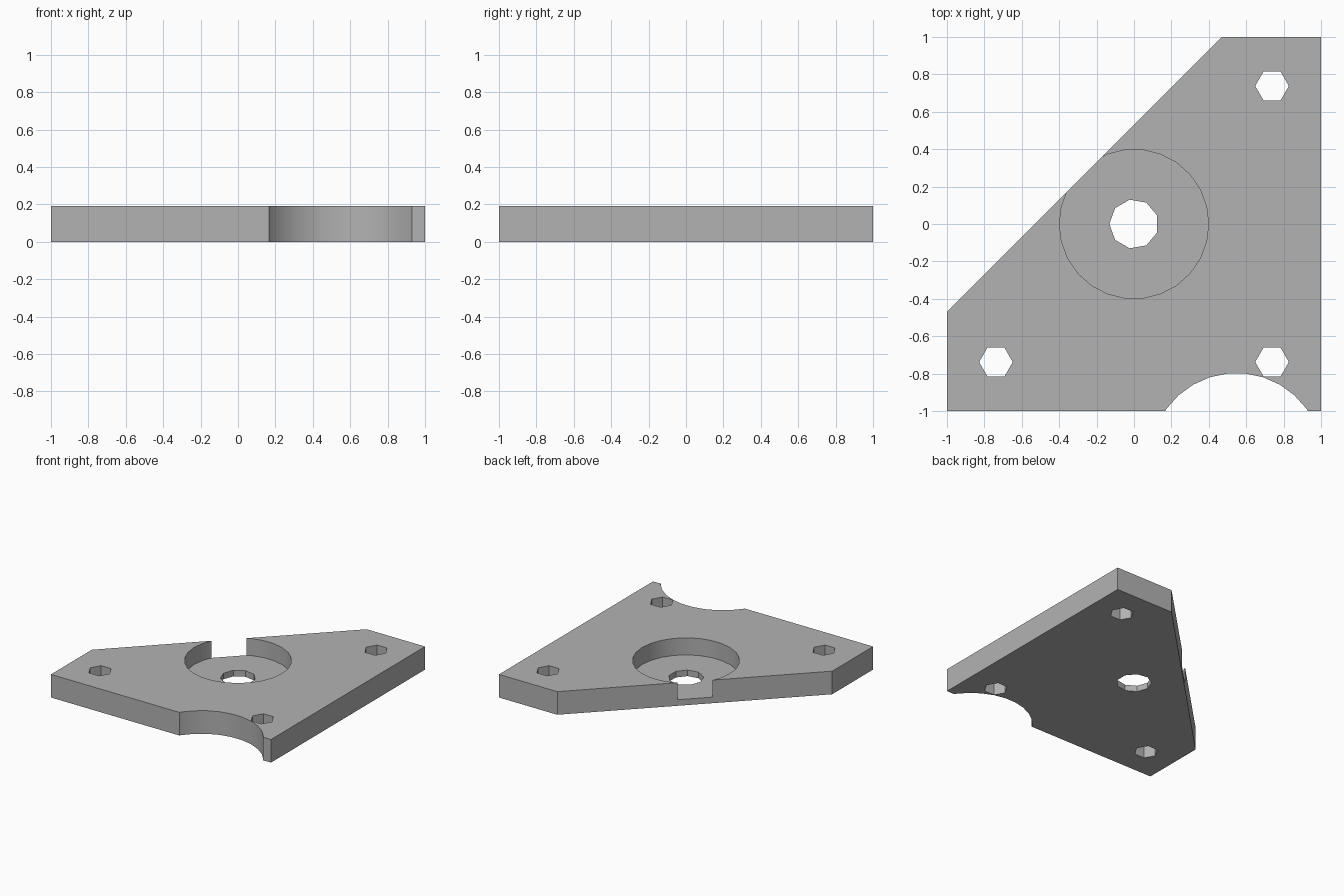
import bpy, bmesh, math

cube = bpy.data.objects.get("Cube")
if cube:
    bpy.data.objects.remove(cube, do_unlink=True)

THICK = 0.19
FLOOR = 0.05   # material left under the round pocket

grey = bpy.data.materials.new("plain grey")
grey.use_nodes = True
colour = (0.45, 0.45, 0.45, 1)
grey.diffuse_color = colour
grey.node_tree.nodes["Principled BSDF"].inputs["Base Color"].default_value = colour


def prism(name, outline, z0, z1):
    """Extrude a closed xy outline from z0 to z1."""
    bm = bmesh.new()
    base = bm.faces.new([bm.verts.new((x, y, z0)) for x, y in outline])
    top = bmesh.ops.extrude_face_region(bm, geom=[base])["geom"]
    bmesh.ops.translate(bm, vec=(0, 0, z1 - z0),
                        verts=[v for v in top if isinstance(v, bmesh.types.BMVert)])
    bmesh.ops.recalc_face_normals(bm, faces=bm.faces)
    mesh = bpy.data.meshes.new(name)
    bm.to_mesh(mesh)
    bm.free()
    mesh.materials.append(grey)
    obj = bpy.data.objects.new(name, mesh)
    bpy.context.collection.objects.link(obj)
    return obj


def ring(cx, cy, radius, sides):
    """Regular polygon with one corner on its -x side."""
    angles = [math.pi + math.tau * i / sides for i in range(sides)]
    return [(cx + radius * math.cos(a), cy + radius * math.sin(a)) for a in angles]


# Square plate with one corner cut off diagonally
plate = prism("mounting_plate",
              [(-1, -1), (1, -1), (1, 1), (0.47, 1), (-1, -0.47)], 0, THICK)

# Round pocket, centre hole, edge scallop and three screw holes
cuts = [("pocket", 0, 0, 0.399, 26, FLOOR),
        ("centre_hole", 0, 0, 0.132, 9, -0.1),
        ("edge_scallop", 0.548, -1.26, 0.463, 30, -0.1)]
for x, y in [(-1, -1), (1, -1), (1, 1)]:
    cuts.append(("screw_hole", x * 0.738, y * 0.738, 0.09, 6, -0.1))

bpy.context.view_layer.objects.active = plate
plate.select_set(True)
for name, x, y, radius, sides, bottom in cuts:
    cutter = prism(name + "_cutter", ring(x, y, radius, sides), bottom, THICK + 0.1)
    cutter.hide_render = True
    mod = plate.modifiers.new(name, "BOOLEAN")
    mod.operation = "DIFFERENCE"
    mod.solver = "EXACT"
    mod.object = cutter
    bpy.ops.object.modifier_apply(modifier=mod.name)
    bpy.data.objects.remove(cutter, do_unlink=True)

# Smooth the round walls, keep the small holes and edges crisp
bpy.ops.object.shade_smooth_by_angle(angle=math.radians(30))
